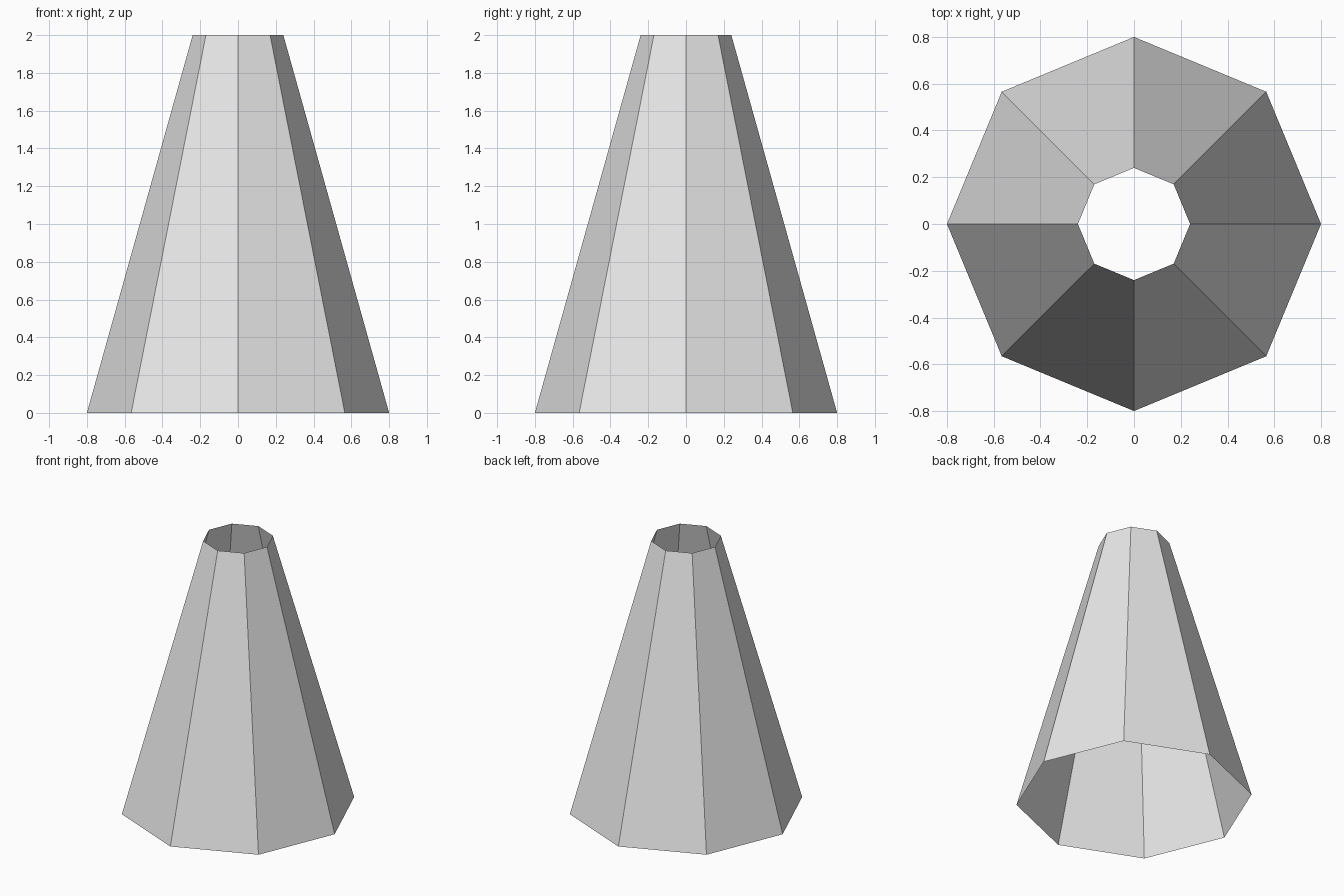
import bpy
import bmesh
import math

if "Cube" in bpy.data.objects:
    bpy.data.objects.remove(bpy.data.objects["Cube"])

SIDES = 8
HEIGHT = 2.0
BASE_RADIUS = 0.8
TOP_RADIUS = 0.24

# Single plain grey
grey = bpy.data.materials.new("light_grey")
grey.diffuse_color = (0.8, 0.8, 0.8, 1.0)
grey.use_nodes = True
grey.node_tree.nodes["Principled BSDF"].inputs["Base Color"].default_value = grey.diffuse_color


def ring(bm, radius, z):
    """Octagon of vertices with corners on the x and y axes."""
    step = math.tau / SIDES
    return [bm.verts.new((radius * math.cos(i * step), radius * math.sin(i * step), z))
            for i in range(SIDES)]


# Tapered tube: single-walled and open at both ends
bm = bmesh.new()
bottom = ring(bm, BASE_RADIUS, 0.0)
top = ring(bm, TOP_RADIUS, HEIGHT)
for i in range(SIDES):
    j = (i + 1) % SIDES
    bm.faces.new((bottom[i], bottom[j], top[j], top[i]))

mesh = bpy.data.meshes.new("tapered_tube")
bm.to_mesh(mesh)
bm.free()
mesh.materials.append(grey)
bpy.context.collection.objects.link(bpy.data.objects.new("tapered_tube", mesh))
